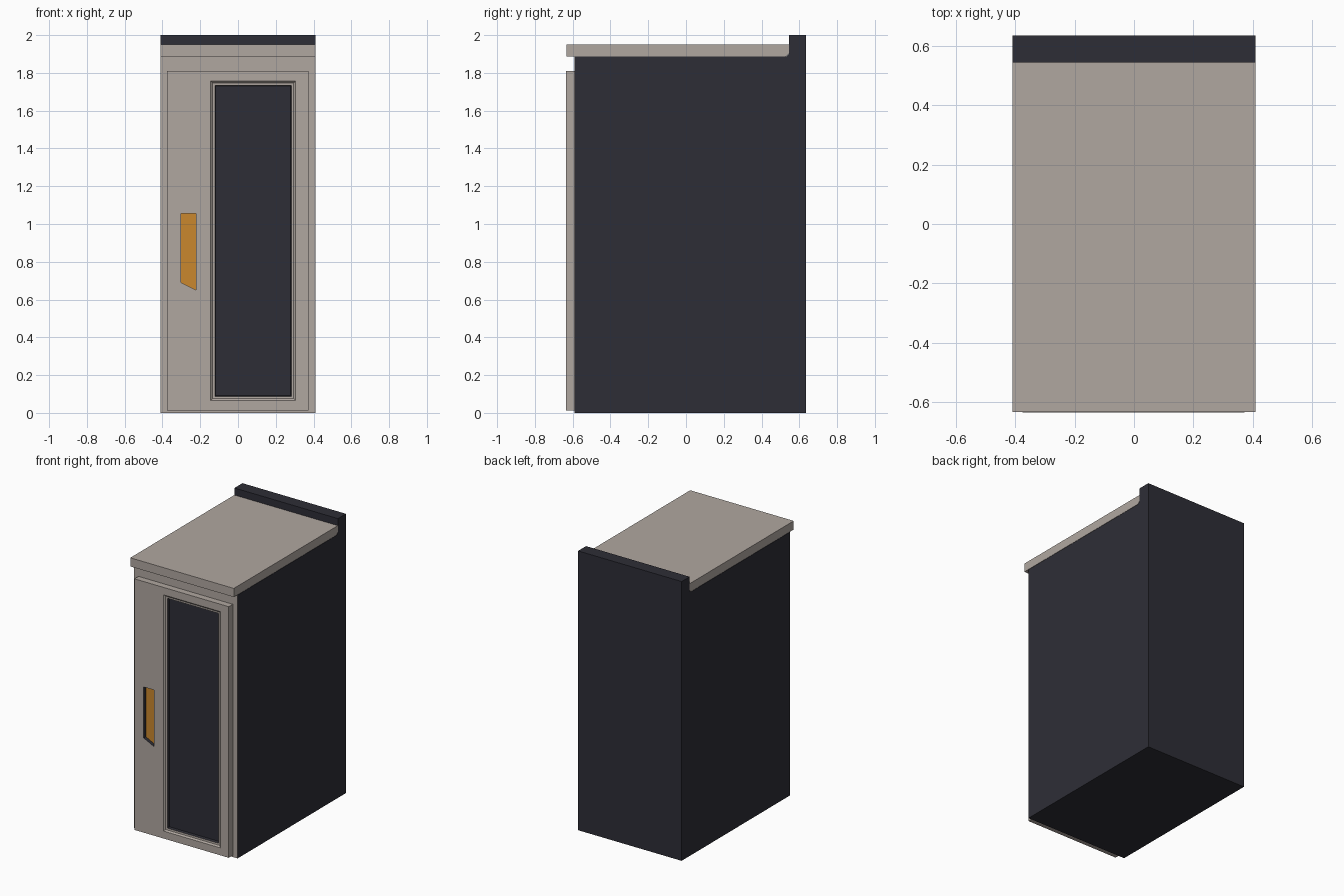
import bpy, bmesh

if "Cube" in bpy.data.objects:
    bpy.data.objects.remove(bpy.data.objects["Cube"])


def material(name, rgb):
    m = bpy.data.materials.new(name)
    m.diffuse_color = (*rgb, 1)
    m.use_nodes = True
    m.node_tree.nodes["Principled BSDF"].inputs["Base Color"].default_value = m.diffuse_color
    return m


taupe = material("warm_grey", (0.434, 0.386, 0.352))
dark = material("charcoal", (0.027, 0.027, 0.037))
orange = material("amber", (0.585, 0.242, 0.026))


def loft(name, rings, mats):
    """Solid from matching rings of 3D points."""
    bm = bmesh.new()
    vs = [[bm.verts.new(p) for p in r] for r in rings]
    n = len(vs[0])
    bm.faces.new(vs[0])
    bm.faces.new(vs[-1])
    for a, b in zip(vs, vs[1:]):
        for i in range(n):
            j = (i + 1) % n
            bm.faces.new((a[i], a[j], b[j], b[i]))
    bmesh.ops.recalc_face_normals(bm, faces=bm.faces)
    me = bpy.data.meshes.new(name)
    bm.to_mesh(me)
    bm.free()
    for m in mats:
        me.materials.append(m)
    ob = bpy.data.objects.new(name, me)
    bpy.context.collection.objects.link(ob)
    return ob


def side_prism(name, pts, half, mats):
    return loft(name, [[(s * half, y, z) for y, z in pts] for s in (-1, 1)], mats)


def rect(x0, x1, z0, z1, y, d=0):
    return [(x0 + d, y, z0 + d), (x1 - d, y, z0 + d), (x1 - d, y, z1 - d), (x0 + d, y, z1 - d)]


# Cabinet with raised rear ledge; its front face is light
body = side_prism("cabinet_body", [(-.59, 0), (.635, 0), (.635, 2), (.545, 2),
                                   (.545, 1.9), (.53, 1.886), (-.59, 1.886)], 0.41, [dark, taupe])
for f in body.data.polygons:
    if f.normal.y < -0.9 and f.center.y < -0.5:
        f.material_index = 1

# Worktop slab
side_prism("worktop", [(-.633, 1.888), (.529, 1.888), (.544, 1.902), (.544, 1.95), (-.633, 1.95)],
           0.41, [taupe])

# Door with window recess and handle pocket
door = loft("door", [rect(-.375, .372, .012, 1.81, y) for y in (-.636, -.589)], [taupe, dark, orange])
W = (-.145, .305, .065, 1.757)
window_cut = loft("window_cutter", [rect(*W, y, d) for y, d in
                                    ((-.66, 0), (-.636, 0), (-.626, .01), (-.625, .023), (-.607, .027))], [taupe])
pocket = [(-.302, .69), (-.222, .65), (-.222, 1.055), (-.302, 1.055)]
handle_cut = loft("handle_cutter", [[(x, y, z) for x, z in pocket] for y in (-.66, -.612)], [taupe])
for c in (window_cut, handle_cut):
    c.hide_render = True
    mod = door.modifiers.new("cut", "BOOLEAN")
    mod.operation = "DIFFERENCE"
    mod.solver = "EXACT"
    mod.object = c
dg = bpy.context.evaluated_depsgraph_get()
cut_mesh = bpy.data.meshes.new_from_object(door.evaluated_get(dg))
door.modifiers.clear()
door.data = cut_mesh
for c in (window_cut, handle_cut):
    bpy.data.objects.remove(c)

# Recess colours: dark glass and pocket walls, amber pocket floor
for f in door.data.polygons:
    x, y, z = f.center
    f.material_index = 0
    if not -.634 < y < -.595:
        continue
    if -.31 < x < -.21 and .6 < z < 1.1:
        f.material_index = 2 if f.normal.y < -0.9 else 1
    elif -.15 < x < .31 and .06 < z < 1.76 and y > -.62:
        f.material_index = 1
